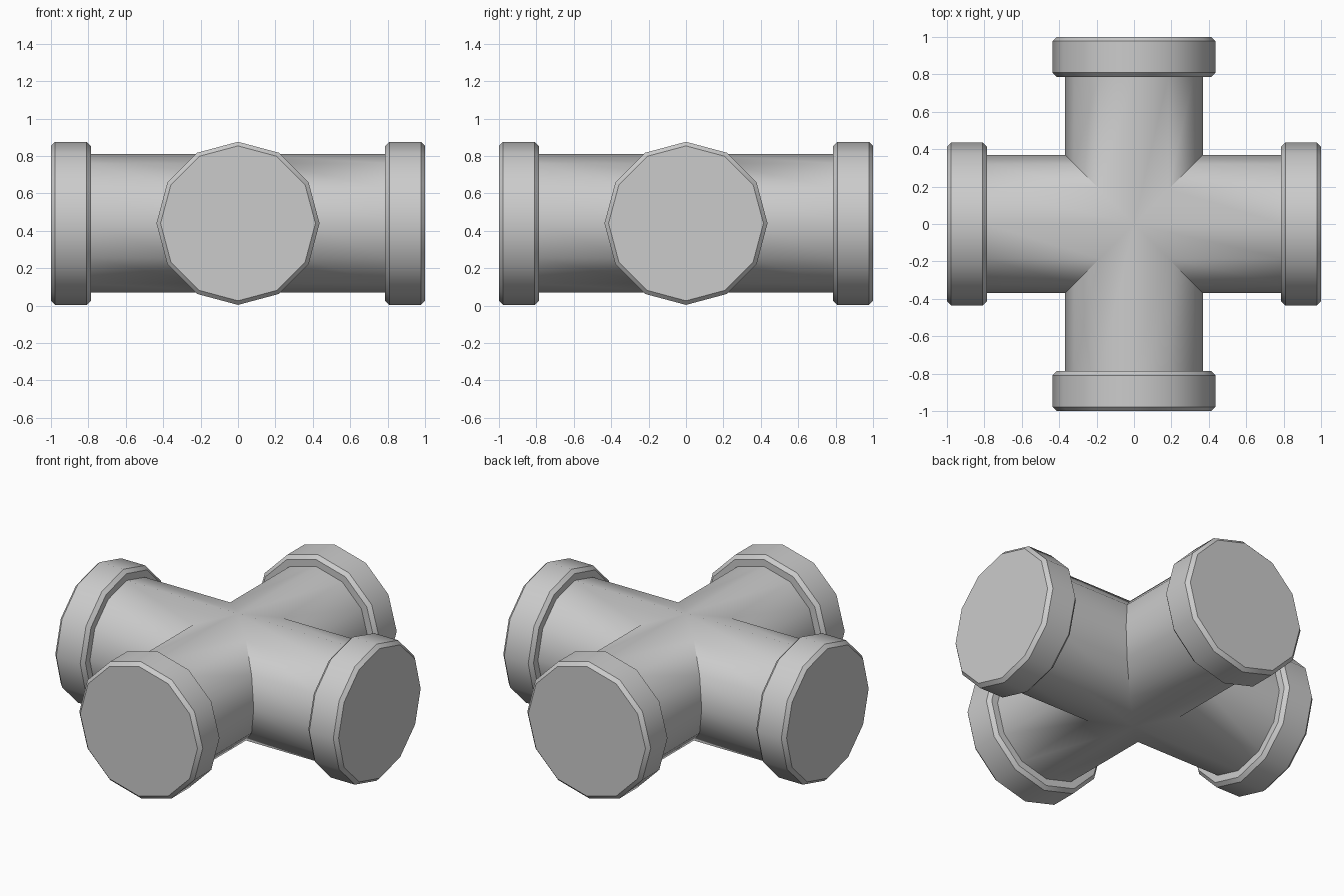
import bpy, bmesh, math
from mathutils import Matrix, Vector

if "Cube" in bpy.data.objects:
    bpy.data.objects.remove(bpy.data.objects["Cube"])

SIDES = 12
CZ = 0.44          # height of the pipe axes
PIPE_R = 0.37
COLLAR_R = 0.436
BEVEL = 0.022
COLLAR_IN = 0.787


def ring(bm, r, x_of):
    """12-sided ring around the x axis; x_of gives x for each (y, z)."""
    vs = []
    for i in range(SIDES):
        a = 2 * math.pi * i / SIDES
        y, z = r * math.cos(a), r * math.sin(a)
        vs.append(bm.verts.new((x_of(y), y, z)))
    return vs


def bridge(bm, a, b):
    for i in range(SIDES):
        j = (i + 1) % SIDES
        bm.faces.new((a[i], a[j], b[j], b[i]))


def finish(bm, name):
    bmesh.ops.remove_doubles(bm, verts=bm.verts, dist=1e-4)
    bmesh.ops.recalc_face_normals(bm, faces=bm.faces)
    me = bpy.data.meshes.new(name)
    bm.to_mesh(me)
    bm.free()
    ob = bpy.data.objects.new(name, me)
    bpy.context.collection.objects.link(ob)
    bpy.ops.object.select_all(action='DESELECT')
    ob.select_set(True)
    bpy.context.view_layer.objects.active = ob
    bpy.ops.object.shade_smooth_by_angle(angle=math.radians(35))
    return ob


# Cross-shaped pipe body: four mitred arms welded at the diagonals
bm = bmesh.new()
for k in range(4):
    mitre = ring(bm, PIPE_R, abs)
    end = ring(bm, PIPE_R, lambda y: COLLAR_IN + 0.01)
    bridge(bm, mitre, end)
    bm.faces.new(end)
    bmesh.ops.rotate(bm, verts=mitre + end, cent=Vector(),
                     matrix=Matrix.Rotation(k * math.pi / 2, 3, 'Z'))
body = finish(bm, "cross_pipe")
body.location.z = CZ

# Chamfered collar on each arm end
profile = [(COLLAR_IN, COLLAR_R - BEVEL), (COLLAR_IN + BEVEL, COLLAR_R),
           (1 - BEVEL, COLLAR_R), (1, COLLAR_R - BEVEL)]
for k, side in enumerate(("right", "back", "left", "front")):
    bm = bmesh.new()
    rings = [ring(bm, r, lambda y, x=x: x) for x, r in profile]
    for a, b in zip(rings, rings[1:]):
        bridge(bm, a, b)
    bm.faces.new(rings[0])
    bm.faces.new(rings[-1])
    collar = finish(bm, side + "_collar")
    collar.location.z = CZ
    collar.rotation_euler.z = k * math.pi / 2
